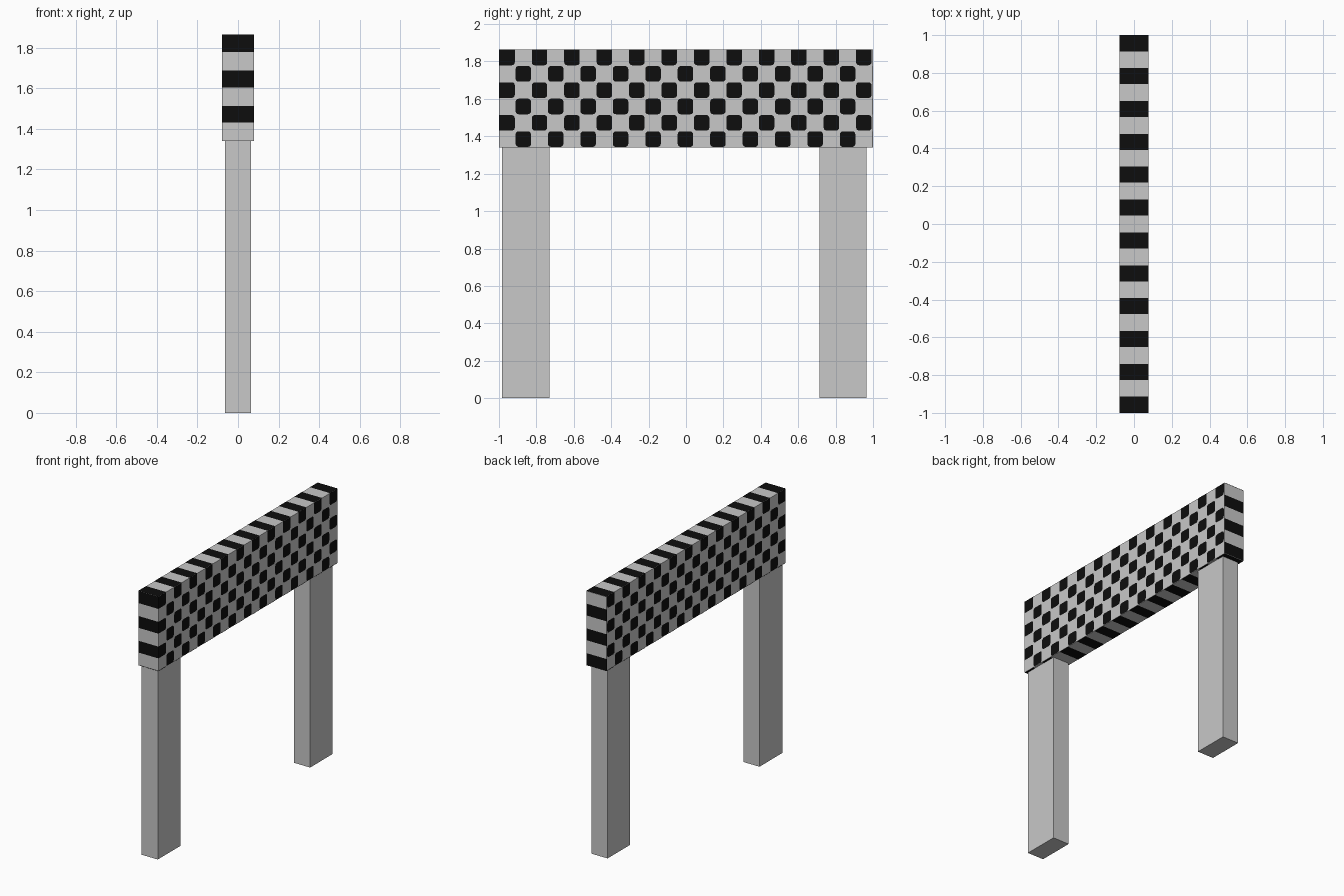
import bpy, bmesh, math
from mathutils import Vector

if "Cube" in bpy.data.objects:
    bpy.data.objects.remove(bpy.data.objects["Cube"])


def material(name, v):
    m = bpy.data.materials.new(name)
    m.diffuse_color = (v, v, v, 1)
    m.use_nodes = True
    m.node_tree.nodes["Principled BSDF"].inputs["Base Color"].default_value = m.diffuse_color
    return m


LIGHT = material("light grey", 0.58)
BLACK = material("black", 0.004)


def to_object(name, bm, mat):
    me = bpy.data.meshes.new(name)
    bm.to_mesh(me)
    bm.free()
    me.materials.append(mat)
    ob = bpy.data.objects.new(name, me)
    bpy.context.collection.objects.link(ob)
    return ob


def box(name, x, y0, y1, z0, z1):
    bm = bmesh.new()
    bmesh.ops.create_cube(bm, size=1)
    for v in bm.verts:
        v.co = Vector((v.co.x * 2 * x, (y0 + y1) / 2 + v.co.y * (y1 - y0),
                       (z0 + z1) / 2 + v.co.z * (z1 - z0)))
    return to_object(name, bm, LIGHT)


HX, Z0, Z1 = 0.078, 1.341, 1.865
ROWS, CELL = 6, 0.0867
ROW_H = (Z1 - Z0) / ROWS
GAP, RAD, LIFT = 0.002, 0.016, 0.001

# Crossbeam and two posts
box("crossbeam", HX, -1, 1, Z0, Z1)
box("front_post", 0.063, -0.985, -0.73, 0, Z0)
box("back_post", 0.063, 0.715, 0.965, 0, Z0)


def add_face(bm, pts, normal):
    f = bm.faces.new([bm.verts.new(p) for p in pts])
    f.normal_update()
    if f.normal.dot(Vector(normal)) < 0:
        f.normal_flip()


def rounded(a0, a1, b0, b1):
    """Outline of a check; corners lying on the beam's border stay square."""
    pts = []
    for i, (a, b, sa, sb) in enumerate(((a1, b1, 1, 1), (a0, b1, -1, 1),
                                        (a0, b0, -1, -1), (a1, b0, 1, -1))):
        if abs(a) > 0.9999 or b > Z1 - 1e-4:
            pts.append((a, b))
            continue
        for k in range(4):
            t = math.radians(90 * i + 30 * k)
            pts.append((a - sa * RAD + RAD * math.cos(t),
                        b - sb * RAD + RAD * math.sin(t)))
    return pts


# Rounded checks on both broad sides
bm = bmesh.new()
for r in range(ROWS):
    top = Z1 - r * ROW_H
    for c in range(r % 2, 24, 2):
        y0 = -1 + c * CELL + (GAP if c else 0)
        y1 = min(-1 + (c + 1) * CELL - GAP, 1)
        outline = rounded(y0, y1, top - ROW_H + GAP, top - (GAP if r else 0))
        if c == 23:
            outline = [(y0, top - ROW_H + GAP), (1, top - ROW_H + GAP),
                       (1, top - GAP), (y0, top - GAP)]
        for s in (-1, 1):
            add_face(bm, [(s * (HX + LIFT), a, b) for a, b in outline], (s, 0, 0))
to_object("side_checks", bm, BLACK)

# Straight stripes across the top and underside
bm = bmesh.new()
step = 2 / 23
for k in range(0, 23, 2):
    y0 = -1 + k * step + (GAP / 2 if k else 0)
    y1 = -1 + (k + 1) * step - (GAP / 2 if k < 22 else 0)
    for z, n in ((Z1 + LIFT, 1), (Z0 - LIFT, -1)):
        add_face(bm, [(-HX, y0, z), (HX, y0, z), (HX, y1, z), (-HX, y1, z)],
                 (0, 0, n))
to_object("top_and_bottom_stripes", bm, BLACK)

# Bands on the beam ends: odd rows in front, even rows behind
bm = bmesh.new()
for r in range(ROWS):
    s = -1 if r % 2 == 0 else 1
    top = Z1 - r * ROW_H - (GAP if r else 0)
    low = Z1 - (r + 1) * ROW_H + GAP
    y = s * (1 + LIFT)
    add_face(bm, [(-HX, y, low), (HX, y, low), (HX, y, top), (-HX, y, top)],
             (0, s, 0))
to_object("end_bands", bm, BLACK)
